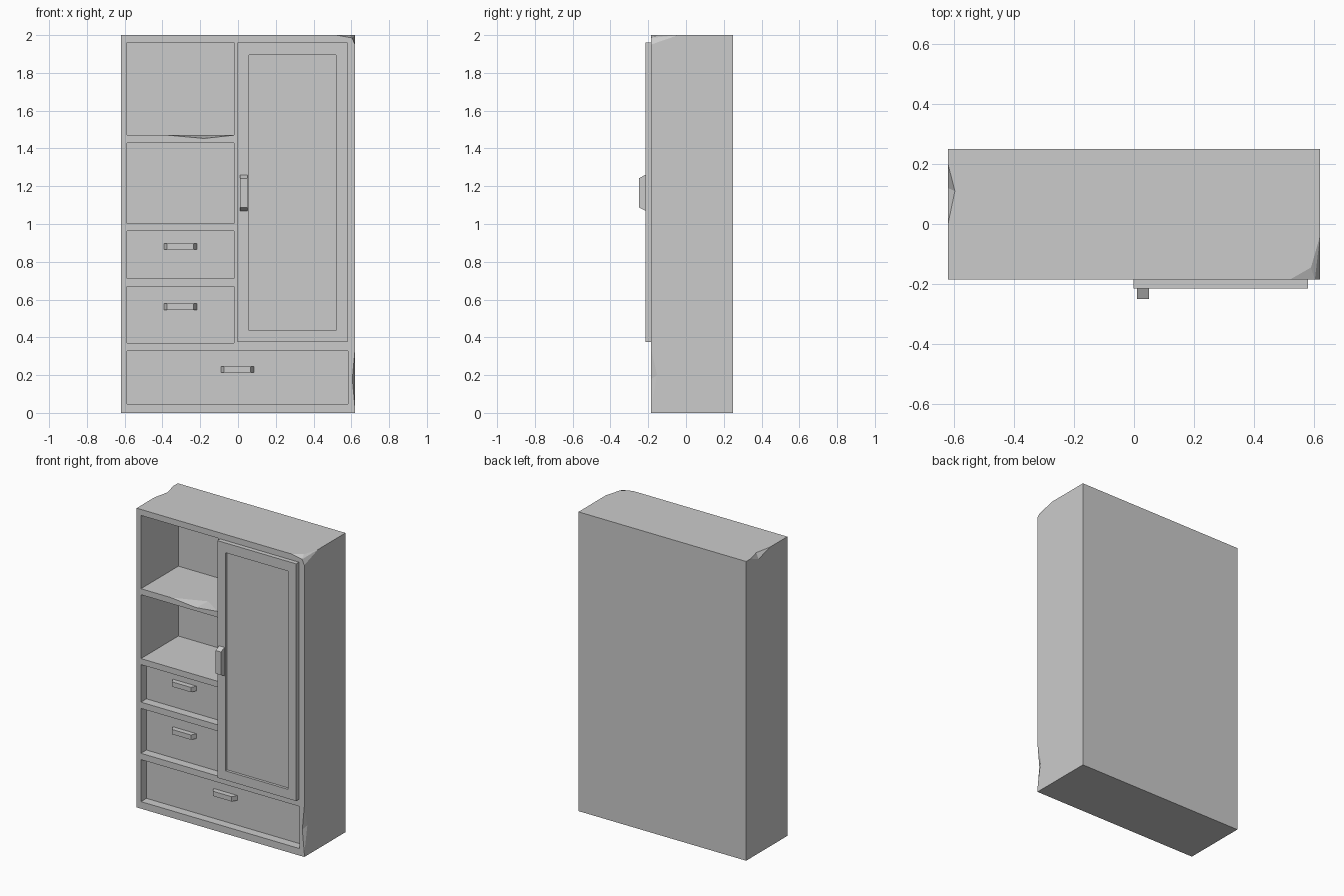
import bpy, bmesh
from itertools import product

if "Cube" in bpy.data.objects:
    bpy.data.objects.remove(bpy.data.objects["Cube"])

FRONT, BACK = -0.185, 0.25


def hull(name, points):
    """Flat-faced solid wrapped around a few points."""
    bm = bmesh.new()
    for p in points:
        bm.verts.new(p)
    bmesh.ops.convex_hull(bm, input=bm.verts[:])
    bmesh.ops.dissolve_limit(bm, angle_limit=0.001, verts=bm.verts[:], edges=bm.edges[:])
    bmesh.ops.recalc_face_normals(bm, faces=bm.faces[:])
    mesh = bpy.data.meshes.new(name)
    bm.to_mesh(mesh)
    bm.free()
    obj = bpy.data.objects.new(name, mesh)
    bpy.context.collection.objects.link(obj)
    return obj


def box(name, x, y, z):
    return hull(name, list(product(x, y, z)))


def cut(target, cutter):
    mod = target.modifiers.new("cut", 'BOOLEAN')
    mod.operation = 'DIFFERENCE'
    mod.solver = 'EXACT'
    mod.object = cutter
    cutter.hide_render = True
    bpy.context.view_layer.objects.active = target
    bpy.ops.object.modifier_apply(modifier=mod.name)
    bpy.data.objects.remove(cutter)


def handle(name, length, across, y0, depth, vertical=False):
    """Bar whose ends slope in towards its front face."""
    pts = []
    for y, inset in ((y0, 0), (y0 - depth, 0.018)):
        for l in (length[0] + inset, length[1] - inset):
            for a in across:
                pts.append((a, y, l) if vertical else (l, y, a))
    return hull(name, pts)


# Cabinet body with the top front right corner broken off
corners = [p for p in product((-0.62, 0.62), (FRONT, BACK), (0, 2)) if p != (0.62, FRONT, 2)]
chip = [(0.52, FRONT, 2), (0.603, FRONT, 1.985), (0.62, FRONT, 1.95),
        (0.59, -0.145, 2), (0.62, -0.04, 2)]
body = hull("cabinet_body", corners + chip)

# Open niches and shallow drawer recesses
LEFT = (-0.588, -0.02)
for x, z, depth_y in [(LEFT, (1.47, 1.96), 0.21), (LEFT, (1.003, 1.43), 0.21),
                      (LEFT, (0.712, 0.963), -0.127), (LEFT, (0.37, 0.67), -0.127),
                      ((-0.588, 0.583), (0.047, 0.328), -0.127)]:
    cut(body, box("recess_cutter", x, (-0.4, depth_y), z))

# Worn dents: top left edge, lower right edge, shelf lip
dents = [
    [(-0.62, 0, 2), (-0.62, 0.2, 2), (-0.597, 0.11, 2), (-0.62, 0.12, 1.965), (-0.66, 0.11, 2.04)],
    [(0.62, FRONT, 0.02), (0.62, FRONT, 0.34), (0.605, FRONT, 0.18),
     (0.62, -0.153, 0.2), (0.66, -0.23, 0.18)],
    [(-0.37, FRONT, 1.47), (-0.022, FRONT, 1.47), (-0.18, FRONT, 1.453),
     (-0.15, -0.10, 1.47), (-0.18, -0.26, 1.50)],
]
for pts in dents:
    cut(body, hull("dent_cutter", pts))

# Door with a sunken panel
door = box("door", (-0.002, 0.58), (-0.215, FRONT), (0.375, 1.96))
cut(door, box("panel_cutter", (0.058, 0.52), (-0.4, -0.197), (0.437, 1.895)))

# Handles
handle("door_handle", (1.07, 1.26), (0.01, 0.05), -0.215, 0.035, vertical=True)
for i, (cx, z) in enumerate([(-0.305, 0.88), (-0.305, 0.562), (-0.003, 0.23)]):
    handle(f"drawer_handle_{i + 1}", (cx - 0.088, cx + 0.088), (z - 0.016, z + 0.016), -0.127, 0.035)
